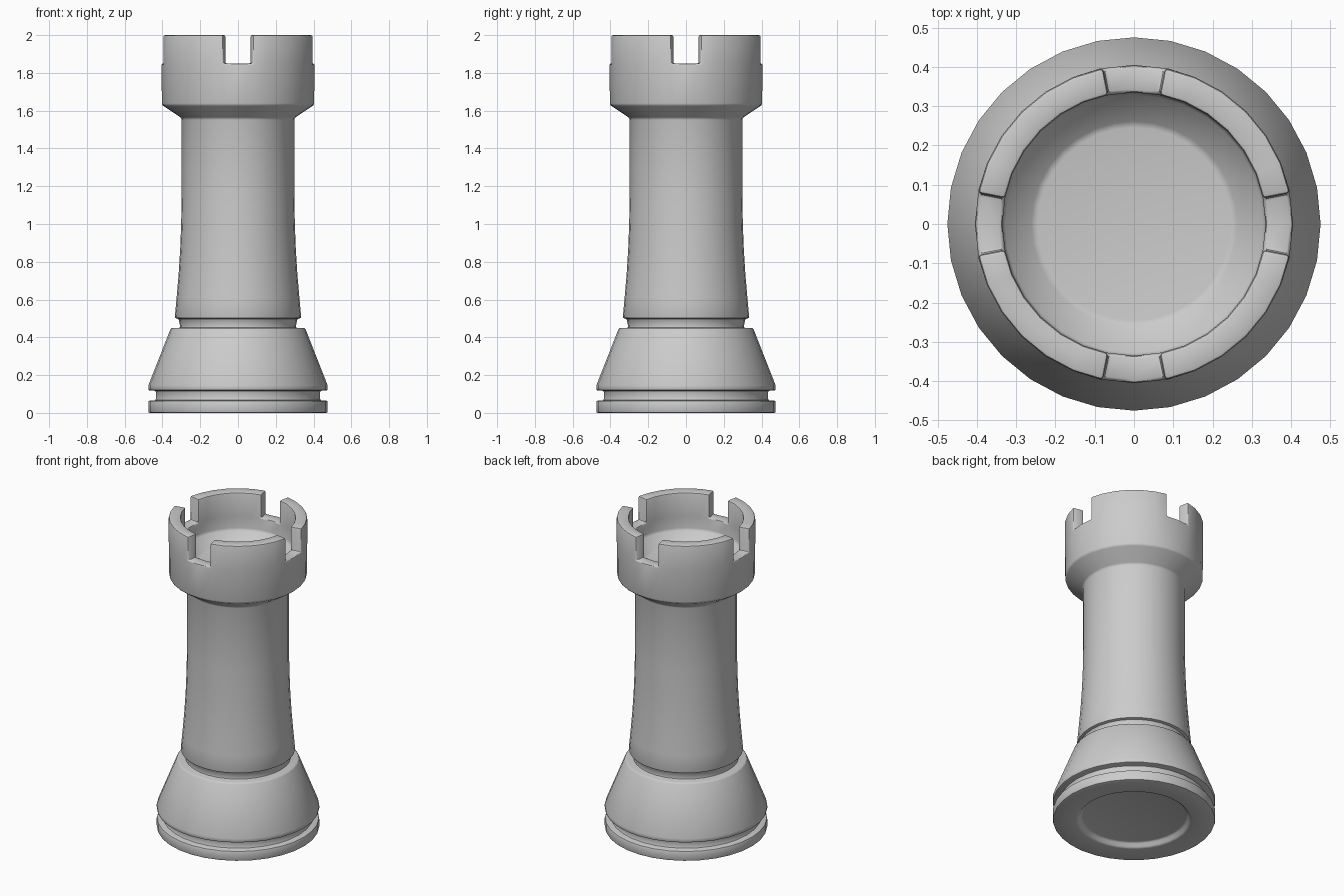
import bpy, bmesh, math

if "Cube" in bpy.data.objects:
    bpy.data.objects.remove(bpy.data.objects["Cube"])

SIDES = 32

grey = bpy.data.materials.new("light_grey")
grey.diffuse_color = (0.6, 0.6, 0.6, 1)
grey.use_nodes = True
grey.node_tree.nodes["Principled BSDF"].inputs["Base Color"].default_value = grey.diffuse_color

# Outline (radius, height) from the underside recess, up the outside, to the inner floor
profile = [
    (0.31, 0.03), (0.33, 0.00), (0.475, 0.00), (0.475, 0.065),
    (0.435, 0.065), (0.435, 0.118), (0.475, 0.118), (0.475, 0.145),
    (0.355, 0.45), (0.305, 0.45), (0.315, 0.50), (0.335, 0.50),
    (0.325, 0.61), (0.314, 0.74), (0.306, 0.87), (0.301, 1.00), (0.298, 1.15),
    (0.298, 1.56), (0.403, 1.63), (0.405, 1.85),
    (0.335, 1.85), (0.335, 1.765), (0.255, 1.69),
]
RIM = 19  # profile segment forming the top of the wall

bm = bmesh.new()
rings = []
for r, z in profile:
    rings.append([bm.verts.new((r * math.cos(2 * math.pi * i / SIDES),
                                r * math.sin(2 * math.pi * i / SIDES), z))
                  for i in range(SIDES)])

# Turned body
battlement_faces = []
for k in range(len(rings) - 1):
    a, b = rings[k], rings[k + 1]
    for i in range(SIDES):
        j = (i + 1) % SIDES
        f = bm.faces.new((a[i], a[j], b[j], b[i]))
        # two segments stay low at each compass point to form a notch
        if k == RIM and i % 8 not in (0, 7):
            battlement_faces.append(f)
bm.faces.new(list(reversed(rings[0])))
bm.faces.new(rings[-1])

# Battlements raised from the rim
res = bmesh.ops.extrude_face_region(bm, geom=battlement_faces)
raised = [g for g in res["geom"] if isinstance(g, bmesh.types.BMVert)]
bmesh.ops.translate(bm, verts=raised, vec=(0, 0, 0.15))
bmesh.ops.delete(bm, geom=[f for f in battlement_faces if f.is_valid], context="FACES")
bmesh.ops.recalc_face_normals(bm, faces=bm.faces)

mesh = bpy.data.meshes.new("castle_tower")
bm.to_mesh(mesh)
bm.free()
tower = bpy.data.objects.new("castle_tower", mesh)
bpy.context.collection.objects.link(tower)
mesh.materials.append(grey)

# Softened edges
bevel = tower.modifiers.new("soft_edges", "BEVEL")
bevel.width = 0.009
bevel.segments = 2
bevel.limit_method = "ANGLE"
bevel.angle_limit = math.radians(25)

bpy.context.view_layer.objects.active = tower
tower.select_set(True)
bpy.ops.object.modifier_apply(modifier=bevel.name)
bpy.ops.object.shade_smooth_by_angle(angle=math.radians(35))
